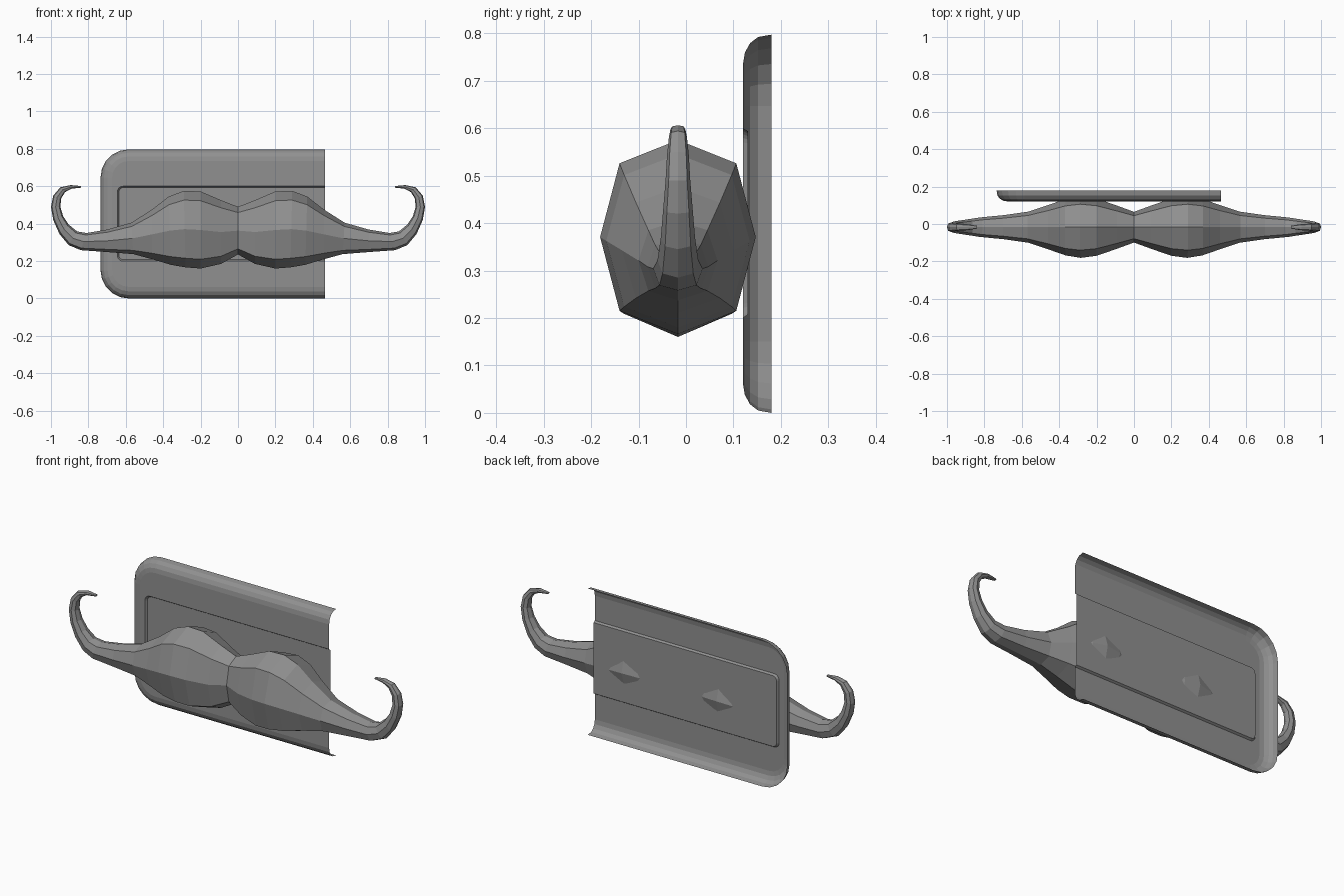
import bpy, bmesh, math

if "Cube" in bpy.data.objects:
    bpy.data.objects.remove(bpy.data.objects["Cube"])

grey = bpy.data.materials.new("mid grey")
grey.diffuse_color = (0.28, 0.28, 0.28, 1)
grey.use_nodes = True
grey.node_tree.nodes["Principled BSDF"].inputs["Base Color"].default_value = grey.diffuse_color


def make_object(name, bm):
    bmesh.ops.recalc_face_normals(bm, faces=bm.faces[:])
    mesh = bpy.data.meshes.new(name)
    bm.to_mesh(mesh)
    bm.free()
    mesh.materials.append(grey)
    obj = bpy.data.objects.new(name, mesh)
    bpy.context.collection.objects.link(obj)
    return obj


def loft(bm, rings, closed):
    """Join consecutive rings of equal length with quads."""
    loops = [[bm.verts.new(p) for p in ring] for ring in rings]
    for a, b in zip(loops, loops[1:]):
        n = len(a)
        for i in range(n if closed else n - 1):
            j = (i + 1) % n
            bm.faces.new((a[i], a[j], b[j], b[i]))
    return loops


# Moustache half: upper point (x, z), lower point (x, z), half depth
SECTIONS = [
    (0.00, 0.49, 0.00, 0.235, 0.082),
    (0.09, 0.525, 0.09, 0.185, 0.115),
    (0.20, 0.572, 0.20, 0.16, 0.153),
    (0.29, 0.575, 0.28, 0.166, 0.164),
    (0.37, 0.545, 0.36, 0.18, 0.151),
    (0.46, 0.475, 0.46, 0.21, 0.118),
    (0.57, 0.405, 0.56, 0.237, 0.083),
    (0.70, 0.368, 0.70, 0.248, 0.064),
    (0.81, 0.35, 0.84, 0.258, 0.052),
    (0.86, 0.358, 0.905, 0.285, 0.043),
    (0.905, 0.395, 0.955, 0.345, 0.036),
    (0.935, 0.44, 0.988, 0.42, 0.031),
    (0.95, 0.49, 1.00, 0.49, 0.026),
    (0.945, 0.535, 0.988, 0.55, 0.023),
    (0.925, 0.568, 0.95, 0.594, 0.019),
    (0.89, 0.587, 0.895, 0.606, 0.016),
    (0.84, 0.592, 0.84, 0.601, 0.008),
]
# Octagon corners as (across, depth)
OCTAGON = [(1, 0), (0.76, -0.75), (0, -1), (-0.76, -0.75),
           (-1, 0), (-0.76, 0.75), (0, 1), (0.76, 0.75)]

rings = []
for xt, zt, xb, zb, depth in SECTIONS:
    cx, cz, hx, hz = (xt + xb) / 2, (zt + zb) / 2, (xt - xb) / 2, (zt - zb) / 2
    rings.append([(cx + u * hx, -0.017 + v * depth, cz + u * hz) for u, v in OCTAGON])
bm = bmesh.new()
loops = loft(bm, rings, True)
bm.faces.new(loops[-1])
moustache = make_object("moustache", bm)
mirror = moustache.modifiers.new("other_half", 'MIRROR')
mirror.use_clip = True


# Back plate: shell with a rolled rim, cut off square on the right
def u_ring(left, bottom, top, radius, y, right=0.465, steps=5):
    pts = [(right, y, bottom)]
    for cz, start in ((bottom + radius, 270), (top - radius, 180)):
        for i in range(steps + 1):
            a = math.radians(start - 90 * i / steps)
            pts.append((left + radius + radius * math.cos(a), y,
                        cz + radius * math.sin(a)))
    return pts + [(right, y, top)]


rim = [(0, 0.18), (0.005, 0.152), (0.018, 0.135), (0.038, 0.124), (0.062, 0.12)]
rings = [u_ring(-0.735 + i, i, 0.797 - i, 0.15 - i, y) for i, y in rim]
# Step down into the recessed panel
rings.append(u_ring(-0.645, 0.20, 0.60, 0.03, 0.12))
rings.append(u_ring(-0.637, 0.207, 0.593, 0.025, 0.131))
bm = bmesh.new()
loops = loft(bm, rings, False)
bm.faces.new(loops[-1])
make_object("back_plate", bm)
